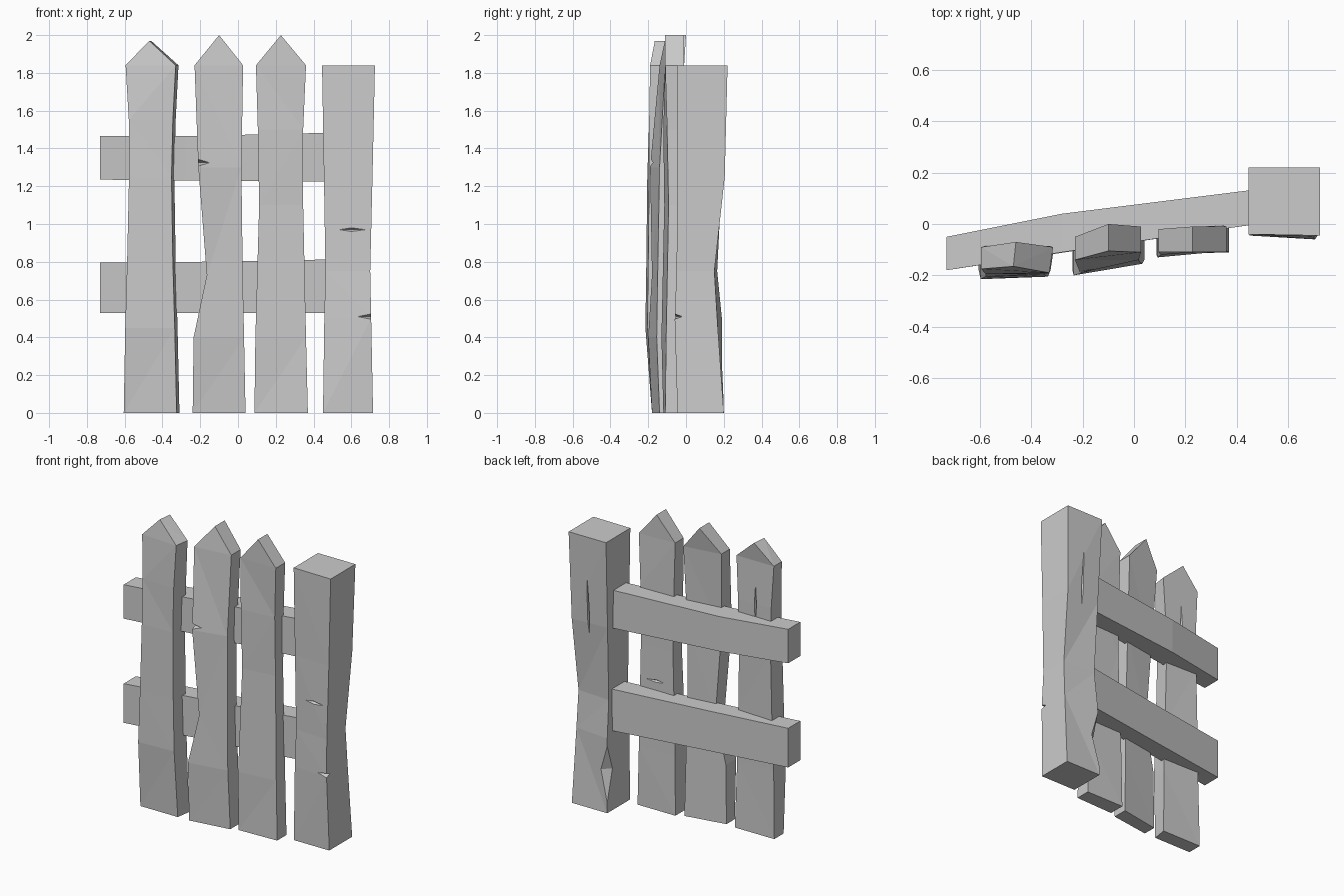
import bpy, bmesh
from mathutils import Matrix

if "Cube" in bpy.data.objects:
    bpy.data.objects.remove(bpy.data.objects["Cube"])


def add_object(name, bm):
    bmesh.ops.recalc_face_normals(bm, faces=bm.faces)
    mesh = bpy.data.meshes.new(name)
    bm.to_mesh(mesh)
    bm.free()
    obj = bpy.data.objects.new(name, mesh)
    bpy.context.collection.objects.link(obj)
    return obj


def loft(name, sections, ridge=None):
    """Skin four-point sections; an optional ridge gives a pointed end."""
    bm = bmesh.new()
    rings = [[bm.verts.new(p) for p in s] for s in sections]
    for a, b in zip(rings, rings[1:]):
        for i in range(4):
            j = (i + 1) % 4
            bm.faces.new((a[i], a[j], b[j], b[i]))
    bm.faces.new(rings[0][::-1])
    fl, fr, br, bl = rings[-1]
    if ridge:
        f, b = [bm.verts.new(p) for p in ridge]
        for face in ((fl, fr, f), (br, bl, b), (fr, br, b, f), (bl, fl, f, b)):
            bm.faces.new(face)
    else:
        bm.faces.new(rings[-1])
    bmesh.ops.triangulate(bm, faces=[f for f in bm.faces if len(f.verts) == 4])
    return add_object(name, bm)


def upright(name, rows, ridge=None):
    """Rows: z, left x, right x, front-left y, front-right y, back-right y, back-left y."""
    return loft(name, [[(l, fl, z), (r, fr, z), (r + skew(name), br, z), (l, bl, z)]
                       for z, l, r, fl, fr, br, bl in rows], ridge)


def skew(name):
    return 0.015 if name == "picket_left" else 0.0


def chip(obj, loc, radii):
    """Carve a diamond-shaped split or nick out of a board."""
    bm = bmesh.new()
    bmesh.ops.create_icosphere(bm, subdivisions=1, radius=1)
    bm.clear()
    axes = [Matrix.Identity(3)[i] for i in range(3)]
    px, py, pz = [bm.verts.new(a) for a in axes]
    nx, ny, nz = [bm.verts.new(-a) for a in axes]
    for a, b in ((px, py), (py, nx), (nx, ny), (ny, px)):
        bm.faces.new((a, b, pz))
        bm.faces.new((b, a, nz))
    bmesh.ops.scale(bm, vec=radii, verts=bm.verts)
    bmesh.ops.translate(bm, vec=loc, verts=bm.verts)
    cutter = add_object("chip_cutter", bm)
    cutter.hide_render = True
    mod = obj.modifiers.new("chip", 'BOOLEAN')
    mod.operation, mod.solver, mod.object = 'DIFFERENCE', 'EXACT', cutter
    bpy.context.view_layer.objects.active = obj
    bpy.ops.object.modifier_apply(modifier=mod.name)
    bpy.data.objects.remove(cutter)


# Pickets
left = upright("picket_left", [
    (0.00, -0.605, -0.325, -0.18, -0.18, -0.08, -0.08),
    (0.45, -0.597, -0.335, -0.215, -0.205, -0.09, -0.085),
    (0.80, -0.587, -0.345, -0.21, -0.20, -0.09, -0.08),
    (1.25, -0.577, -0.352, -0.205, -0.195, -0.085, -0.08),
    (1.55, -0.578, -0.345, -0.195, -0.195, -0.085, -0.085),
    (1.84, -0.595, -0.33, -0.175, -0.19, -0.09, -0.09)],
    [(-0.47, -0.165, 1.97), (-0.46, -0.07, 1.97)])
middle = upright("picket_middle", [
    (0.00, -0.24, 0.04, -0.18, -0.14, -0.04, -0.09),
    (0.40, -0.235, 0.032, -0.20, -0.155, -0.045, -0.09),
    (0.73, -0.165, 0.025, -0.18, -0.15, -0.05, -0.08),
    (1.30, -0.21, 0.018, -0.19, -0.14, -0.04, -0.08),
    (1.84, -0.23, 0.027, -0.14, -0.11, -0.01, -0.05)],
    [(-0.10, -0.105, 2.0), (-0.10, 0.0, 2.0)])
right = upright("picket_right", [
    (0.00, 0.087, 0.37, -0.12, -0.11, -0.01, -0.01),
    (0.40, 0.092, 0.36, -0.13, -0.105, -0.01, -0.015),
    (1.10, 0.112, 0.345, -0.115, -0.092, -0.01, -0.02),
    (1.50, 0.105, 0.345, -0.12, -0.10, -0.005, -0.02),
    (1.84, 0.095, 0.36, -0.11, -0.11, -0.01, -0.02)],
    [(0.227, -0.11, 2.0), (0.227, -0.01, 2.0)])

# Post
post = upright("post", [
    (0.00, 0.45, 0.715, -0.045, -0.045, 0.20, 0.20),
    (0.50, 0.457, 0.705, -0.045, -0.06, 0.165, 0.19),
    (0.75, 0.463, 0.70, -0.04, -0.05, 0.15, 0.165),
    (1.25, 0.455, 0.712, -0.04, -0.045, 0.205, 0.19),
    (1.84, 0.445, 0.725, -0.04, -0.045, 0.22, 0.22)])


# Rails
for name, rows in {
    "rail_upper": [(-0.73, 1.235, 1.465, -0.18, -0.05),
                   (-0.28, 1.23, 1.465, -0.11, 0.04),
                   (0.48, 1.225, 1.483, 0.0, 0.135)],
    "rail_lower": [(-0.73, 0.53, 0.795, -0.18, -0.05),
                   (-0.20, 0.53, 0.80, -0.10, 0.03),
                   (0.48, 0.53, 0.812, 0.0, 0.135)],
}.items():
    loft(name, [[(x, f, lo), (x, b, lo), (x, b, hi), (x, f, hi)]
                for x, lo, hi, f, b in rows])

# Nicks and splits
for obj, loc, radii in (
        (middle, (-0.22, -0.20, 1.325), (0.12, 0.06, 0.025)),
        (post, (0.715, -0.065, 0.51), (0.10, 0.05, 0.018)),
        (post, (0.60, -0.05, 0.97), (0.085, 0.025, 0.012)),
        (post, (0.445, 0.21, 0.28), (0.08, 0.08, 0.27)),
        (post, (0.59, 0.21, 1.30), (0.01, 0.04, 0.28)),
        (left, (-0.46, -0.085, 1.55), (0.008, 0.025, 0.15)),
        (right, (0.23, -0.01, 0.87), (0.08, 0.02, 0.012))):
    chip(obj, loc, radii)
